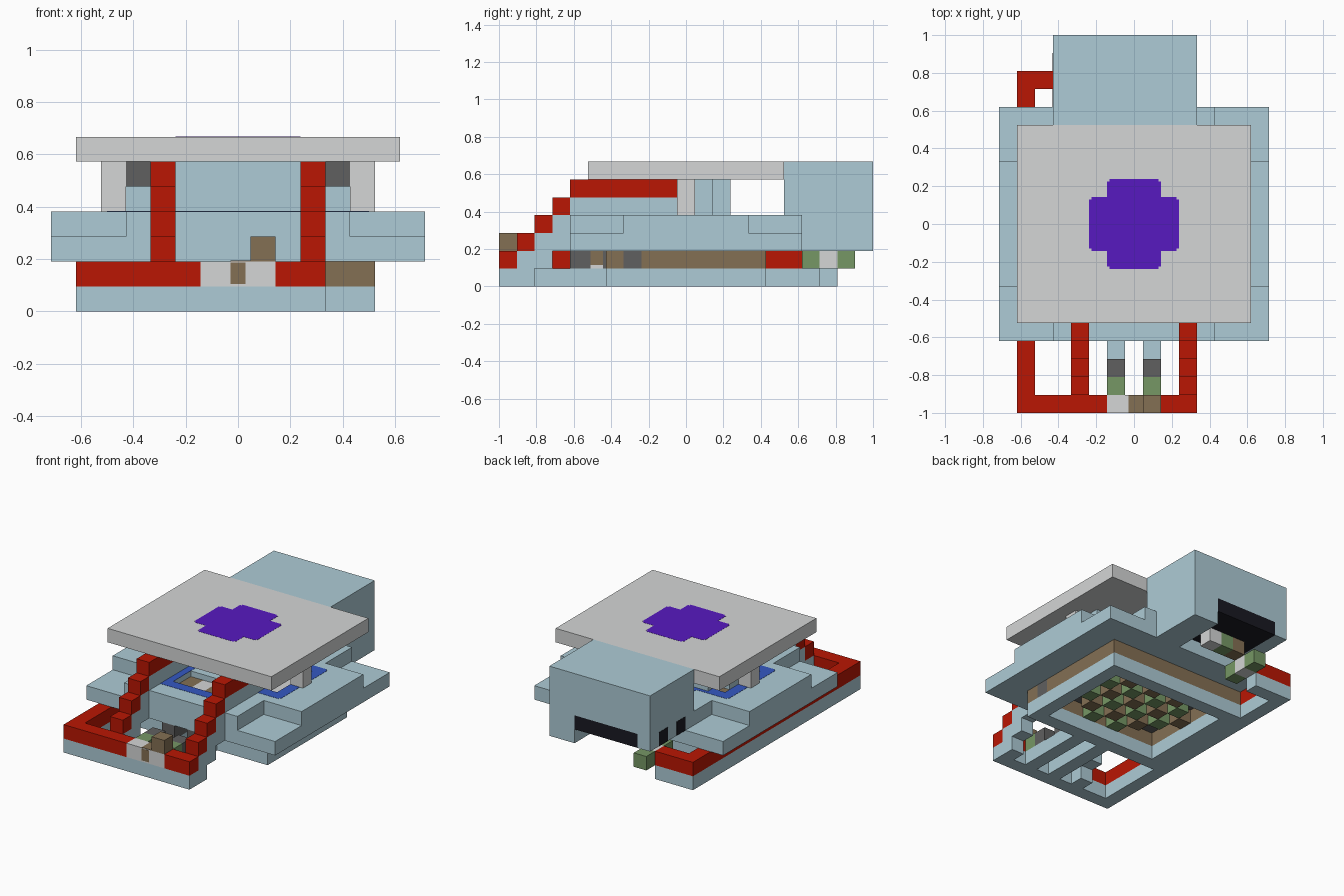
import bpy, bmesh

U = 2 / 21  # edge of one building cube

cube = bpy.data.objects.get("Cube")
if cube:
    bpy.data.objects.remove(cube, do_unlink=True)


def material(name, r, g, b):
    m = bpy.data.materials.new(name)
    m.diffuse_color = (r, g, b, 1)
    m.use_nodes = True
    m.node_tree.nodes["Principled BSDF"].inputs["Base Color"].default_value = (r, g, b, 1)
    return m


PALE = material("pale_blue", .42, .6, .67)
GRAY = material("light_gray", .66, .67, .67)
DARK = material("dark_gray", .117, .117, .117)
RED = material("red", .49, .008, .001)
PURPLE = material("purple", .095, .01, .53)
BLUE = material("blue", .035, .1, .54)
TAN = material("tan", .23, .16, .088)
GREEN = material("green", .18, .31, .13)
BLACK = material("black", .01, .01, .016)


def finish(name, mat, bm):
    mesh = bpy.data.meshes.new(name)
    bm.to_mesh(mesh)
    bm.free()
    mesh.materials.append(mat)
    obj = bpy.data.objects.new(name, mesh)
    bpy.context.collection.objects.link(obj)
    return obj


def place(i, j, k):
    return ((i - 7.5) * U, (j - 10.5) * U, k * U)


def block(name, mat, i0, i1, j0, j1, k0, k1):
    """Box between two grid corners."""
    bm = bmesh.new()
    bmesh.ops.create_cube(bm, size=1)
    lo, hi = place(i0, j0, k0), place(i1, j1, k1)
    for v in bm.verts:
        v.co = [hi[a] if v.co[a] > 0 else lo[a] for a in range(3)]
    return finish(name, mat, bm)


def layer(name, mat, k0, k1, rule, step=1.0):
    """Flat layer made of every grid cell whose centre obeys the rule."""
    n = int(1 / step)
    cells = {(a, b) for a in range(15 * n) for b in range(21 * n)
             if rule((a + .5) * step, (b + .5) * step)}
    bm = bmesh.new()

    def quad(*pts):
        bm.faces.new([bm.verts.new(place(p[0] * step, p[1] * step, p[2])) for p in pts])

    for a, b in cells:
        corners = [(a, b), (a + 1, b), (a + 1, b + 1), (a, b + 1)]
        quad(*[(x, y, k1) for x, y in corners])
        quad(*[(x, y, k0) for x, y in reversed(corners)])
        for s, (dx, dy) in enumerate([(0, -1), (1, 0), (0, 1), (-1, 0)]):
            if (a + dx, b + dy) not in cells:
                p, q = corners[s], corners[(s + 1) % 4]
                quad((*p, k0), (*q, k0), (*q, k1), (*p, k1))
    bmesh.ops.remove_doubles(bm, verts=bm.verts, dist=.0001)
    bmesh.ops.dissolve_limit(bm, angle_limit=.01, verts=bm.verts, edges=bm.edges)
    return finish(name, mat, bm)


def within(i, j, i0, i1, j0, j1):
    return i0 < i < i1 and j0 < j < j1


def cross(i, j, reach, arm):
    x, y = abs(i - 7.5), abs(j - 10.5)
    return max(x, y) < reach and min(x, y) < arm


def round_cross(i, j, reach, arm):
    """Cross whose outer corners are nicked."""
    x, y = abs(i - 7.5), abs(j - 10.5)
    nick = max(x, y) > reach - .125 and min(x, y) > arm - .125
    return cross(i, j, reach, arm) and not nick


def pit(i, j):
    return within(i, j, 3, 12, 7, 14)


def ring(i, j):
    return within(i, j, 2, 13, 6, 15) and not pit(i, j)


def side_rail(i, j):
    return within(i, j, 1, 2, 0, 19) or within(i, j, 1, 4, 18, 19)


# Base: ring, long side strip, front strip and comb bars
def base_rule(i, j):
    return (ring(i, j) or side_rail(i, j) or within(i, j, 1, 11, 0, 1)
            or within(i, j, 10, 11, 0, 2) or within(i, j, 4, 5, 0, 2)
            or within(i, j, 6, 7, 0, 6) or within(i, j, 8, 9, 0, 6))


layer("base_frame", PALE, 0, 1, base_rule)

# Red wire running along the base
layer("red_rail", RED, 1, 2, lambda i, j: side_rail(i, j)
      or within(i, j, 1, 6, 0, 1) or within(i, j, 9, 11, 0, 1))


# Machinery between base and body
def dark_link(i, j):
    return within(i, j, 12, 13, 7, 8)


layer("inner_wall", TAN, 1, 2, lambda i, j: ring(i, j) and not dark_link(i, j))
layer("wall_link", DARK, 1, 2, dark_link)


def core_cell(i, j):
    """Every second cell of a diamond in the pit."""
    reach = int(abs(i - 7.5)) + int(abs(j - 10.5))
    return pit(i, j) and reach < 5 and reach % 2 == 0


layer("core_tan_parts", TAN, 1, 2, lambda i, j: core_cell(i, j) and int(j) % 2 == 0)
layer("core_green_parts", GREEN, 1, 2, lambda i, j: core_cell(i, j) and int(j) % 2)
layer("core_ceiling", TAN, 2, 2.8, lambda i, j: pit(i, j) and int(i) % 3)
layer("core_ceiling_dark", DARK, 2, 2.8, lambda i, j: pit(i, j) and int(i) % 3 == 0)


# Body: lower slab, then upper slab with four window openings
def window(i, j):
    return cross(i, j, 4.5, 2) and not within(i, j, 5, 10, 8, 13)


def upper_rule(i, j):
    return (4 < j < 17 and (3 < i < 12 or 7 < j < 14)) and not window(i, j)


layer("lower_body", PALE, 2, 3, lambda i, j: 4 < j < 17 and not pit(i, j))
layer("upper_body", PALE, 3, 4, upper_rule, .5)
layer("window_frame", BLUE, 4, 4.015,
      lambda i, j: round_cross(i, j, 5.25, 2.75) and not cross(i, j, 4.5, 2), .125)
for name, mat, odd in (("window_tan_parts", TAN, 0), ("window_gray_parts", GRAY, 1)):
    layer(name, mat, 3, 3.6, lambda i, j: window(i, j) and int(i + .5) % 2 == odd, .5)

# Two staircases with red treads and pale supports
for i in (4, 10):
    for s in range(3):
        block("stair_tread", RED, i, i + 1, s + 1, s + 2, s + 2, s + 3)
        block("stair_support", PALE, i, i + 1, s + 1, min(s + 3, 4), s + 1, s + 2)
    block("top_rail", RED, i, i + 1, 4, 10, 5, 6)
    block("rail_support", PALE, i, i + 1, 4, 10, 4, 5)

# Posts and blocks carrying the table
for post, arm in ((2, 3), (12, 11)):
    block("table_post", GRAY, post, post + 1, 10, 11, 4, 6)
    block("post_bracket", DARK, arm, arm + 1, 10, 11, 5, 6)
block("table_beam", PALE, 3, 12, 11, 12, 4, 6)
block("table_beam_back", PALE, 4, 11, 12, 13, 4, 6)

# Table top with its painted cross
block("table_top", GRAY, 1, 14, 5, 16, 6, 7)
layer("table_cross", PURPLE, 7, 7.01, lambda i, j: round_cross(i, j, 2.5, 1.5), .125)

# Front mechanism
block("front_hub", GRAY, 6, 9, 0, 1, 1, 2)
block("front_pin", TAN, 7.2, 7.8, -.01, 1, 1.1, 1.95)
block("front_pin_cap", TAN, 7.2, 8, 0, 1, 2, 2.03)
block("front_lever", TAN, 8, 9, 0, 1, 2, 3)
for i in (6, 8):
    block("front_green_part", GREEN, i, i + 1, 1, 2, 1, 2)
    block("front_dark_part", DARK, i, i + 1, 2, 3, 1, 2)
    block("front_link", DARK, i, i + 1, 4, 6, 1, 2)
block("link_pin", TAN, 9, 9.05, 5.15, 5.85, 1.2, 2)
block("link_foot", GRAY, 9, 9.05, 5.15, 5.85, 1, 1.2)

# Rear housing: solid top, one low side wall, black vents in the row between
block("rear_housing", PALE, 3, 11, 16, 21, 4, 7)
block("housing_wall", PALE, 9, 11, 17, 21, 2, 4)
block("housing_edge", PALE, 3, 4, 17, 21, 3, 4)
block("rear_vent", BLACK, 4, 9, 17, 21, 3, 4)
for j in (17, 19):
    block("side_vent", BLACK, 2.98, 3, j, j + 1, 3, 4)

# Mechanism under the housing
for i, mat in ((5, TAN), (6, GREEN), (7, GRAY)):
    block("upper_lever", mat, i, i + 1, 18, 19, 2, 3)
block("rear_hub", GRAY, 4, 5, 18, 19, 1, 2)
for j in (17, 19):
    block("rear_green_part", GREEN, 4, 5, j, j + 1, 1, 2)
